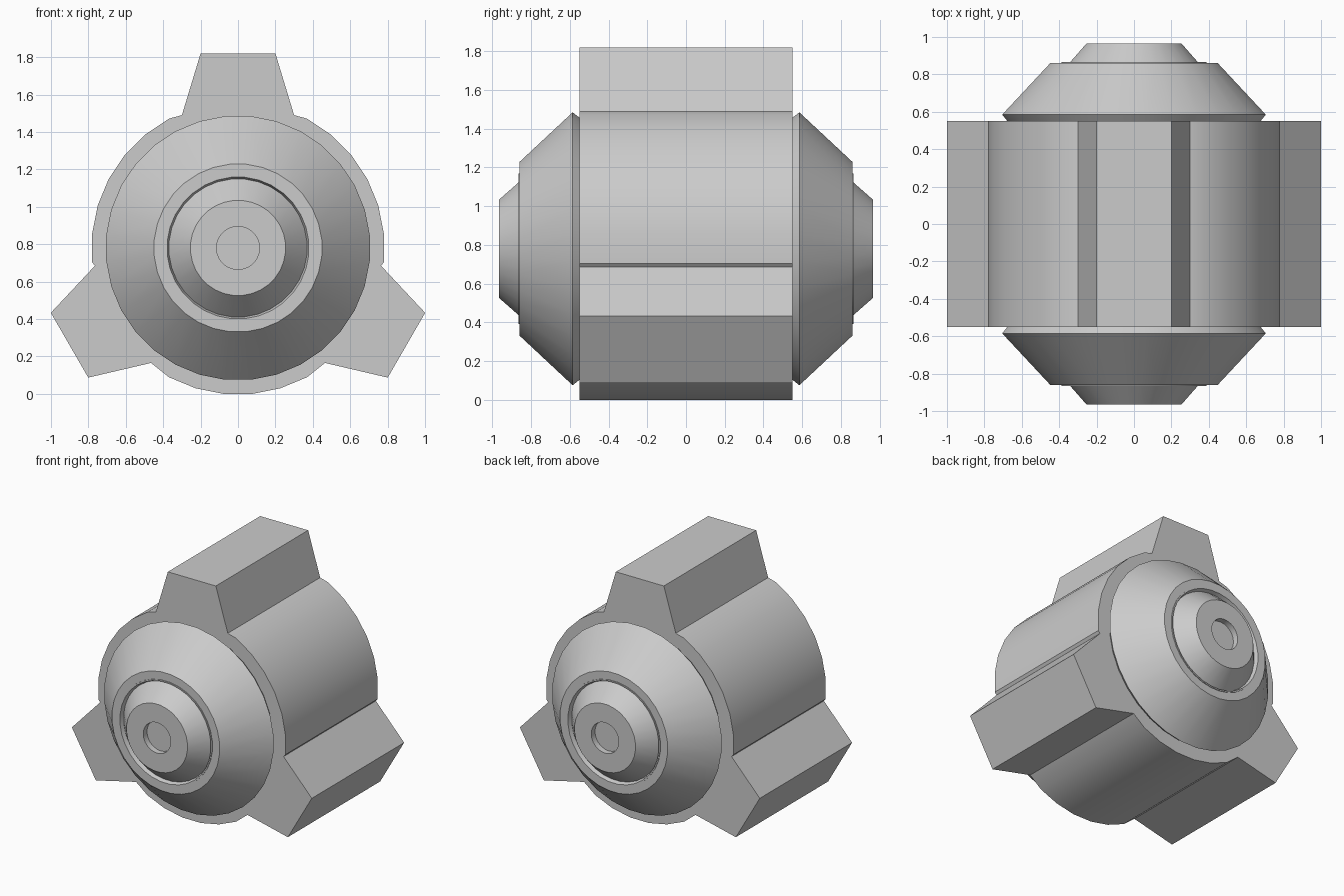
import bpy, bmesh
from math import sin, cos, pi, radians, atan2, hypot

if "Cube" in bpy.data.objects:
    bpy.data.objects.remove(bpy.data.objects["Cube"])

CZ = 0.78      # height of the axis
SIDES = 32


def finish(name, bm, angle=30):
    bmesh.ops.recalc_face_normals(bm, faces=bm.faces[:])
    me = bpy.data.meshes.new(name)
    bm.to_mesh(me)
    bm.free()
    ob = bpy.data.objects.new(name, me)
    bpy.context.collection.objects.link(ob)
    bpy.ops.object.select_all(action='DESELECT')
    ob.select_set(True)
    bpy.context.view_layer.objects.active = ob
    bpy.ops.object.shade_smooth_by_angle(angle=radians(angle))
    return ob


# Housing: round outline with three tapered lugs, extruded along y
outline = []   # (angle clockwise from top, radius)
for k in range(SIDES):
    a = (k + 0.5) * 360 / SIDES
    if all(abs((a - c + 180) % 360 - 180) > 23 for c in (0, 120, 240)):
        outline.append((a, 0.78 / cos(pi / SIDES)))
lug = [(-0.3, 0.71), (-0.2, 1.04), (0.2, 1.04), (0.3, 0.71)]
for c in (0, 120, 240):
    for x, z in lug:
        outline.append(((c + atan2(x, z) * 180 / pi) % 360, hypot(x, z)))
outline.sort()

bm = bmesh.new()
face = bm.faces.new([bm.verts.new((r * sin(radians(a)), -0.55, CZ + r * cos(radians(a))))
                     for a, r in outline])
ext = bmesh.ops.extrude_face_region(bm, geom=[face])
moved = [g for g in ext['geom'] if isinstance(g, bmesh.types.BMVert)]
bmesh.ops.translate(bm, verts=moved, vec=(0, 1.1, 0))
finish("housing", bm, 20)

# End caps: stepped cones with a groove and a shallow centre hole, (radius, y)
profile = [(0.68, 0.54), (0.68, 0.55), (0.708, 0.585), (0.45, 0.86), (0.39, 0.86),
           (0.39, 0.865), (0.38, 0.865), (0.37, 0.835), (0.255, 0.965),
           (0.115, 0.965), (0.115, 0.92)]


def end_cap(name, side):
    bm = bmesh.new()
    rings = []
    for r, y in profile:
        rings.append([bm.verts.new((r * sin((k + 0.5) * 2 * pi / SIDES), side * y,
                                    CZ + r * cos((k + 0.5) * 2 * pi / SIDES)))
                      for k in range(SIDES)])
    for lo, hi in zip(rings, rings[1:]):
        for k in range(SIDES):
            n = (k + 1) % SIDES
            bm.faces.new((lo[k], lo[n], hi[n], hi[k]))
    bm.faces.new(rings[0])
    bm.faces.new(rings[-1])
    finish(name, bm)


end_cap("front_cap", -1)
end_cap("back_cap", 1)
